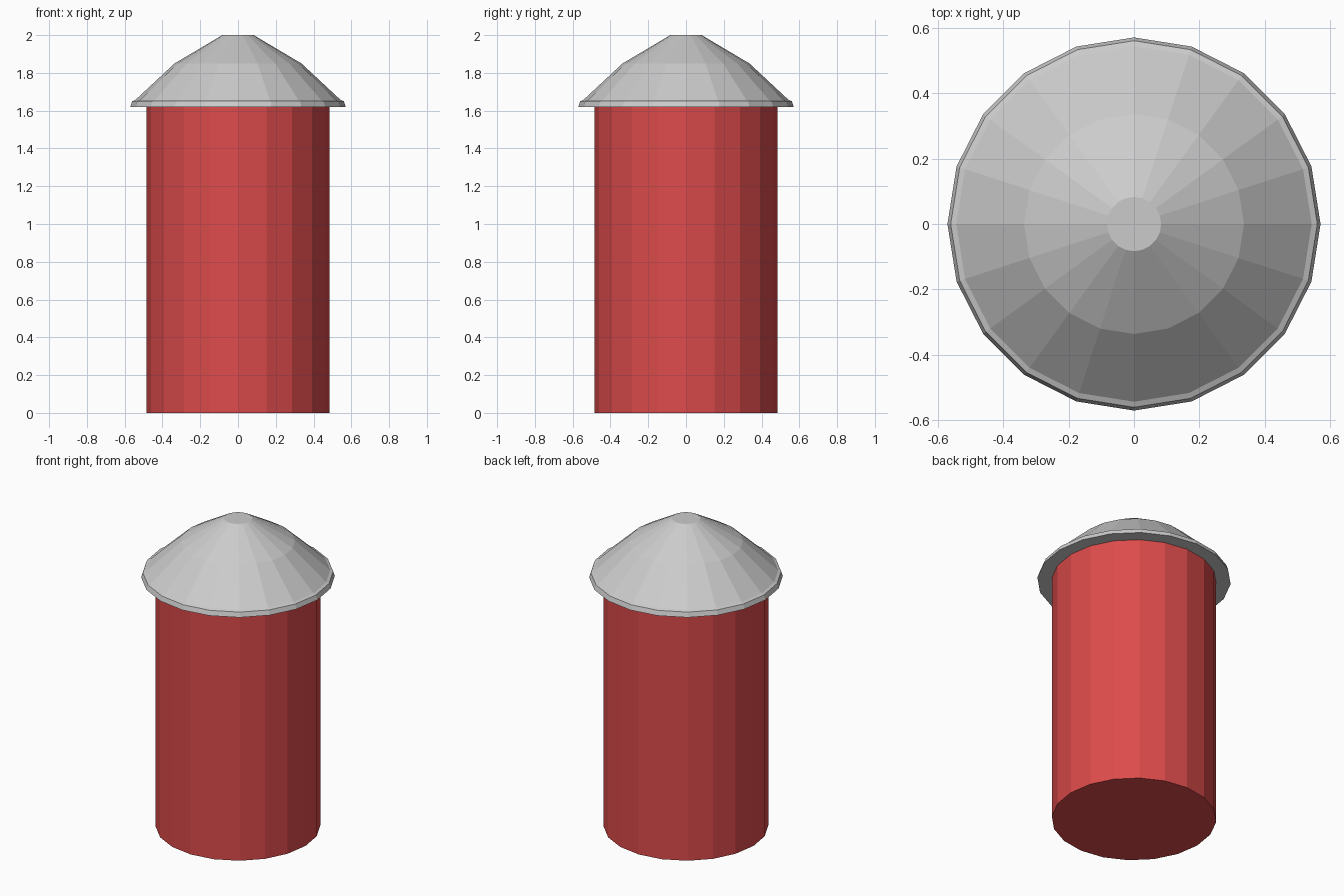
import bpy, math

if "Cube" in bpy.data.objects:
    bpy.data.objects.remove(bpy.data.objects["Cube"])

SIDES = 20


def lathe(name, profile, color=None):
    """Flat-shaded capped solid turned from (radius, height) points, bottom to top."""
    verts = [(r * math.cos(2 * math.pi * i / SIDES),
              r * math.sin(2 * math.pi * i / SIDES), z)
             for r, z in profile for i in range(SIDES)]
    faces = [tuple(reversed(range(SIDES)))]
    for k in range(len(profile) - 1):
        a, b = k * SIDES, (k + 1) * SIDES
        for i in range(SIDES):
            j = (i + 1) % SIDES
            faces.append((a + i, a + j, b + j, b + i))
    faces.append(tuple(range(len(verts) - SIDES, len(verts))))
    mesh = bpy.data.meshes.new(name)
    mesh.from_pydata(verts, [], faces)
    obj = bpy.data.objects.new(name, mesh)
    bpy.context.collection.objects.link(obj)
    if color:
        mat = bpy.data.materials.new(name + "_paint")
        mat.diffuse_color = color
        mat.use_nodes = True
        mat.node_tree.nodes["Principled BSDF"].inputs["Base Color"].default_value = mat.diffuse_color
        mesh.materials.append(mat)
    return obj


# Red cylindrical body
lathe("body", [(0.485, 0), (0.485, 1.62)], (0.72, 0.07, 0.07, 1))

# Grey two-slope roof with a thin flared lip
lathe("roof", [(0.57, 1.62), (0.56, 1.65), (0.543, 1.657),
               (0.336, 1.85), (0.083, 2.0)])
